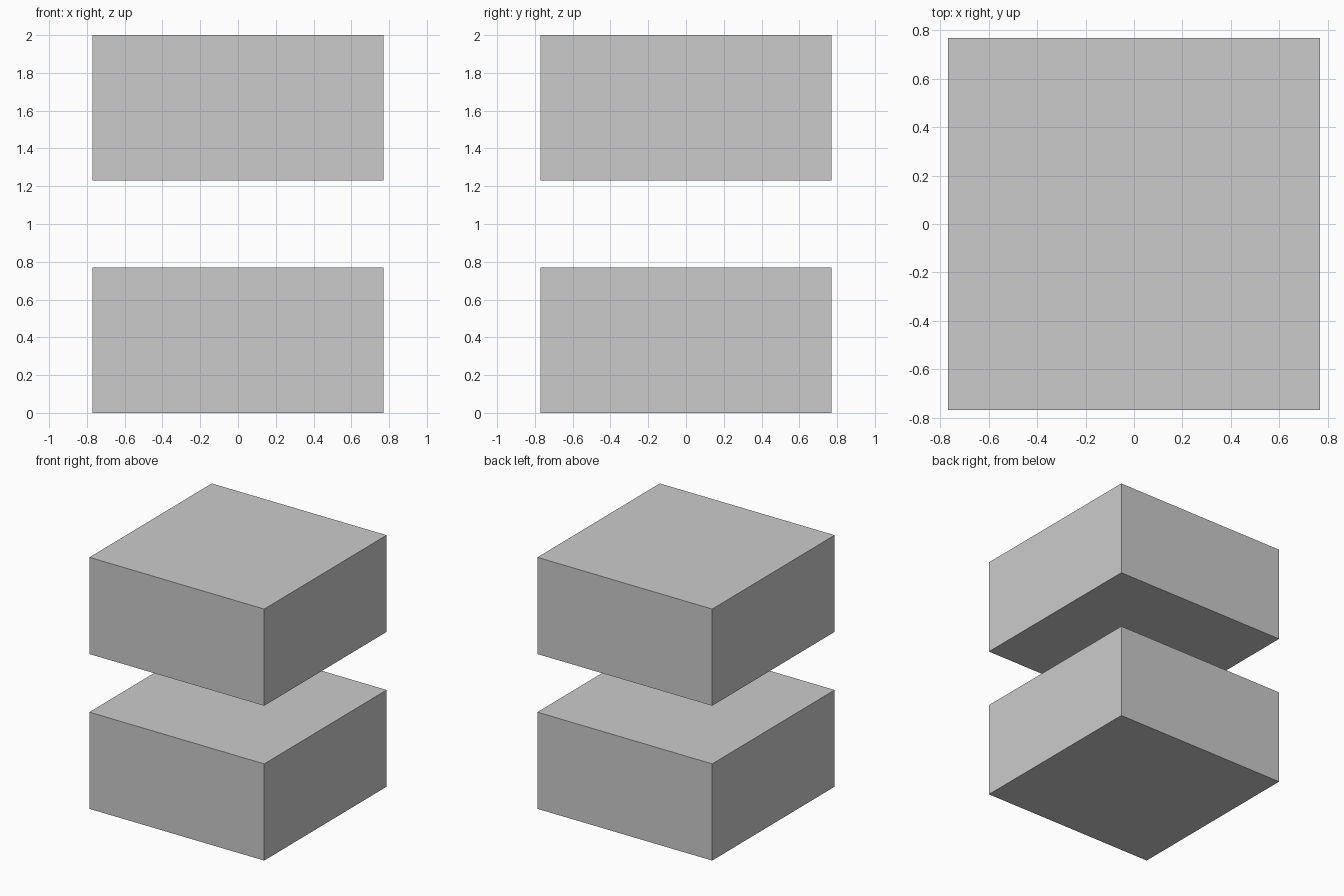
import bpy

if "Cube" in bpy.data.objects:
    bpy.data.objects.remove(bpy.data.objects["Cube"])

WIDTH = 1.538   # square footprint
HEIGHT = 0.769  # each block is half as tall as wide
TOTAL = 2.0


def block(name, z_bottom):
    bpy.ops.mesh.primitive_cube_add(size=1, location=(0, 0, z_bottom + HEIGHT / 2))
    obj = bpy.context.object
    obj.name = name
    obj.scale = (WIDTH, WIDTH, HEIGHT)
    bpy.ops.object.transform_apply(location=False, rotation=False, scale=True)
    return obj


# Two identical slabs separated by an open gap
block("lower_block", 0.0)
block("upper_block", TOTAL - HEIGHT)
